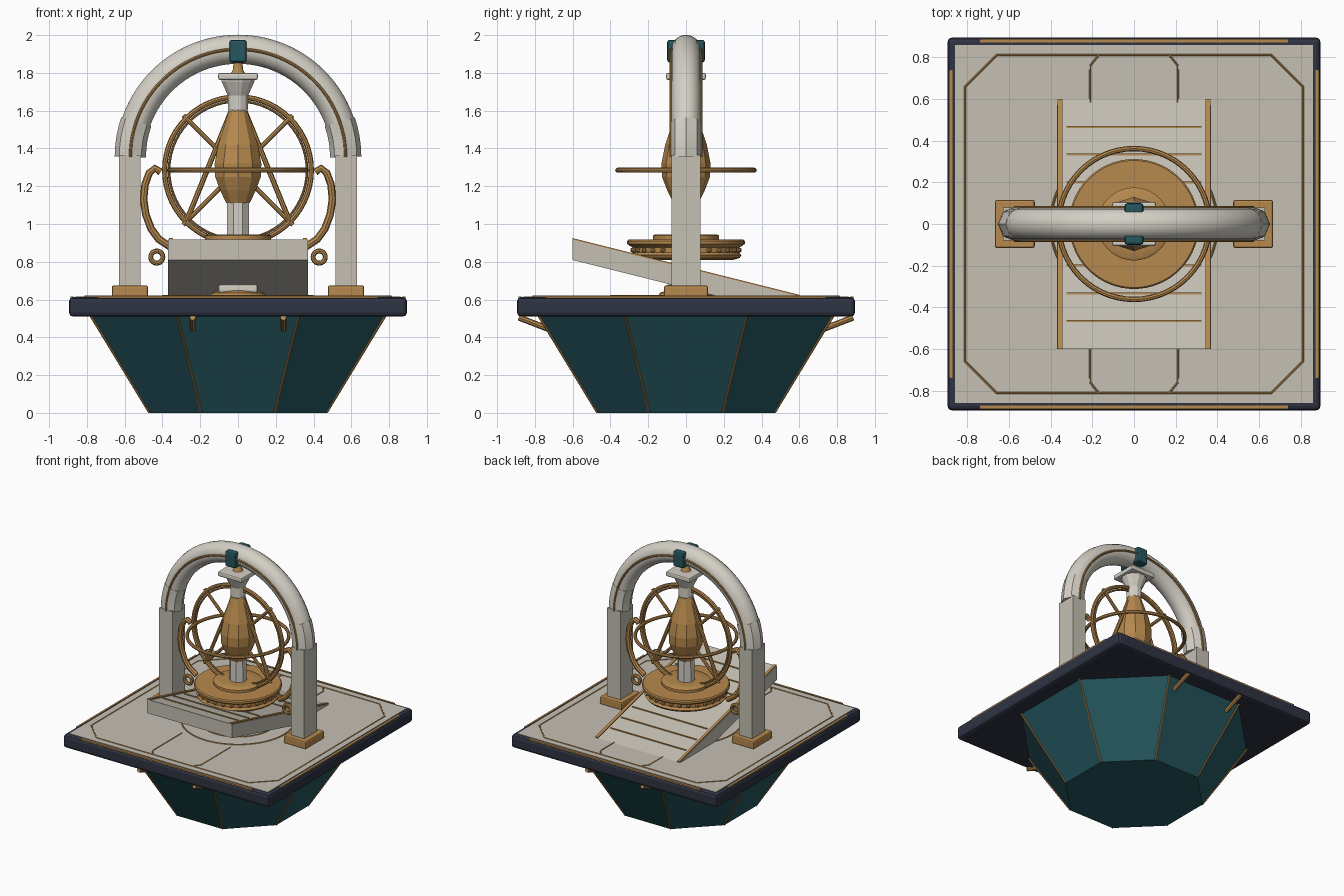
import bpy, bmesh, math
from math import sin, cos, pi, radians

if "Cube" in bpy.data.objects:
    bpy.data.objects.remove(bpy.data.objects["Cube"])


def material(name, rgb):
    m = bpy.data.materials.new(name)
    m.diffuse_color = (*rgb, 1)
    m.use_nodes = True
    m.node_tree.nodes["Principled BSDF"].inputs["Base Color"].default_value = m.diffuse_color
    return m


STONE = material("warm stone", (0.56, 0.53, 0.455))
IVORY = material("pale ivory", (0.66, 0.63, 0.56))
GOLD = material("aged gold", (0.47, 0.25, 0.075))
TEAL = material("deep teal", (0.018, 0.095, 0.115))
NAVY = material("dark navy", (0.028, 0.033, 0.055))


def finish(ob, mat, smooth=False):
    ob.data.materials.clear()
    ob.data.materials.append(mat)
    if smooth:
        bpy.ops.object.select_all(action='DESELECT')
        ob.select_set(True)
        bpy.context.view_layer.objects.active = ob
        bpy.ops.object.shade_smooth_by_angle(angle=radians(40))
    return ob


def from_bmesh(name, bm, mat, smooth=False):
    bmesh.ops.recalc_face_normals(bm, faces=bm.faces)
    me = bpy.data.meshes.new(name)
    bm.to_mesh(me)
    bm.free()
    ob = bpy.data.objects.new(name, me)
    bpy.context.collection.objects.link(ob)
    return finish(ob, mat, smooth)


def box(name, lo, hi, mat, bevel=0.0):
    bm = bmesh.new()
    bmesh.ops.create_cube(bm, size=1)
    for v in bm.verts:
        v.co = [lo[i] + (v.co[i] + 0.5) * (hi[i] - lo[i]) for i in range(3)]
    if bevel:
        bmesh.ops.bevel(bm, geom=bm.edges[:], offset=bevel, segments=2,
                        profile=0.5, affect='EDGES')
    return from_bmesh(name, bm, mat)


def lathe(name, profile, segs, mat, smooth=False):
    """Closed solid of revolution about z from (radius, z) points."""
    bm = bmesh.new()
    rings = []
    for r, z in profile:
        rings.append([bm.verts.new((r * cos(a), r * sin(a), z))
                      for a in [2 * pi * (i + 0.5) / segs for i in range(segs)]])
    for a, b in zip(rings, rings[1:]):
        for i in range(segs):
            j = (i + 1) % segs
            bm.faces.new((a[i], a[j], b[j], b[i]))
    bm.faces.new(rings[0][::-1])
    bm.faces.new(rings[-1])
    return from_bmesh(name, bm, mat, smooth)


def tube(name, pts, r, mat, cyclic=False, res=2, smooth=True):
    cu = bpy.data.curves.new(name, 'CURVE')
    cu.dimensions = '3D'
    cu.bevel_depth = r
    cu.bevel_resolution = res
    cu.use_fill_caps = not cyclic
    sp = cu.splines.new('POLY')
    sp.points.add(len(pts) - 1)
    for p, co in zip(sp.points, pts):
        p.co = (*co, 1)
    sp.use_cyclic_u = cyclic
    ob = bpy.data.objects.new(name, cu)
    bpy.context.collection.objects.link(ob)
    bpy.ops.object.select_all(action='DESELECT')
    ob.select_set(True)
    bpy.context.view_layer.objects.active = ob
    bpy.ops.object.convert(target='MESH')
    return finish(bpy.context.view_layer.objects.active, mat, smooth)


def arc(c, r, a0, a1, n, plane='xz'):
    out = []
    for i in range(n + 1):
        a = radians(a0 + (a1 - a0) * i / n)
        u, v = r * cos(a), r * sin(a)
        out.append((c[0] + u, c[1], c[2] + v) if plane == 'xz' else (c[0] + u, c[1] + v, c[2]))
    return out


def ring(name, c, r, t, mat, plane='xz'):
    return tube(name, arc(c, r, 0, 360, 56, plane)[:-1], t, mat, True)


# Inverted octagonal base with gold ribs
K = 1 / cos(pi / 8)
lathe("octagonal_base", [(0.47 * K, 0), (0.78 * K, 0.52)], 8, TEAL)
for i in range(8):
    a = pi / 4 * (i + 0.5)
    tube("base_rib", [(0.47 * K * cos(a), 0.47 * K * sin(a), 0.004),
                      (0.78 * K * cos(a), 0.78 * K * sin(a), 0.515)], 0.007, GOLD)

# Square deck: dark rim, stone top
box("deck_rim", (-0.895, -0.895, 0.51), (0.895, 0.895, 0.613), NAVY, 0.022)
box("deck_top", (-0.86, -0.86, 0.58), (0.86, 0.86, 0.617), STONE)
for s in (-1, 1):
    y0, y1 = sorted((s * 0.872, s * 0.887))
    box("rim_strip", (-0.74, y0, 0.6), (0.74, y1, 0.617), GOLD)
    box("rim_strip", (y0, -0.74, 0.6), (y1, 0.74, 0.617), GOLD)
    for x in (-0.24, 0.24):
        tube("deck_bracket", [(x, s * 0.73, 0.445), (x, s * 0.885, 0.505)], 0.016, GOLD)

# Inlaid lines on the deck
Z = 0.617
tube("deck_border_inlay", [(-0.81, -0.66, Z), (-0.66, -0.81, Z), (0.66, -0.81, Z), (0.81, -0.66, Z),
                           (0.81, 0.66, Z), (0.66, 0.81, Z), (-0.66, 0.81, Z), (-0.81, 0.66, Z)],
     0.005, GOLD, True, 1)
for s in (-1, 1):
    for x in (-1, 1):
        tube("path_inlay", [(x * 0.17, s * 0.81, Z), (x * 0.21, s * 0.76, Z), (x * 0.21, s * 0.4, Z)],
             0.005, GOLD, False, 1)
ring("deck_circle_inlay", (0, 0, Z), 0.40, 0.006, GOLD, 'xy')
ring("deck_circle_inlay_inner", (0, 0, Z), 0.27, 0.006, GOLD, 'xy')

# Sloping ramp (sheared slab) with rails and tread lines
ramp_z = lambda y: 0.767 - 0.25 * y
ramp = box("ramp", (-0.37, -0.6, -0.108), (0.37, 0.6, 0), STONE)
for v in ramp.data.vertices:
    v.co.z += ramp_z(v.co.y)
for s in (-1, 1):
    rail = box("ramp_rail", (s * 0.355 - 0.011, -0.6, -0.01), (s * 0.355 + 0.011, 0.6, 0.008), GOLD)
    for v in rail.data.vertices:
        v.co.z += ramp_z(v.co.y)
for y in (-0.465, -0.333, -0.2, 0.2, 0.333, 0.465):
    box("tread_line", (-0.325, y - 0.005, ramp_z(y) - 0.008), (0.325, y + 0.005, ramp_z(y) + 0.006), GOLD)

# Round gold dais with studs
lathe("dais", [(0.25, 0.81), (0.285, 0.82), (0.295, 0.835), (0.28, 0.85), (0.28, 0.875), (0.30, 0.885),
               (0.312, 0.895), (0.312, 0.91), (0.305, 0.918), (0.175, 0.918), (0.175, 0.938),
               (0.165, 0.945), (0.1, 0.945)], 48, GOLD, True)
for i in range(28):
    a = 2 * pi * i / 28
    bm = bmesh.new()
    bmesh.ops.create_icosphere(bm, subdivisions=1, radius=0.016)
    bmesh.ops.translate(bm, verts=bm.verts, vec=(0.281 * cos(a), 0.281 * sin(a), 0.862))
    from_bmesh("dais_stud", bm, GOLD)

# Central column, faceted spindle and capital
lathe("column_foot", [(0.15, 0.615), (0.14, 0.635), (0.10, 0.65), (0.08, 0.655)], 32, GOLD, True)
box("column_base", (-0.105, -0.105, 0.635), (0.105, 0.105, 0.68), IVORY, 0.012)
lathe("column_shaft", [(0.066, 0.67), (0.062, 1.16)], 8, IVORY)
lathe("spindle", [(0.065, 1.11), (0.10, 1.18), (0.127, 1.25), (0.13, 1.32), (0.11, 1.42),
                  (0.07, 1.54), (0.042, 1.63)], 10, GOLD)
lathe("capital_neck", [(0.045, 1.58), (0.055, 1.61), (0.055, 1.68), (0.065, 1.70), (0.09, 1.755),
                       (0.09, 1.77)], 12, IVORY)
box("capital_slab", (-0.105, -0.105, 1.763), (0.105, 0.105, 1.8), IVORY, 0.01)
lathe("finial", [(0.04, 1.795), (0.028, 1.815), (0.022, 1.87)], 16, GOLD, True)

# Armillary rings, spokes and struts
C = (0, 0, 1.285)
ring("vertical_ring", C, 0.388, 0.014, GOLD)
ring("vertical_ring_inner", C, 0.365, 0.007, GOLD)
ring("horizontal_ring", C, 0.362, 0.013, GOLD, 'xy')
for a in (45, 135, 225, 315):
    u, w = cos(radians(a)), sin(radians(a))
    tube("spoke", [(0.05 * u, 0, 1.285 + 0.05 * w), (0.41 * u, 0, 1.285 + 0.41 * w)], 0.012, GOLD)
for s in (-1, 1):
    tube("strut", [(s * 0.015, 0, 1.65), (s * 0.275, 0, 1.01)], 0.014, GOLD)

# Posts, feet, arch sleeves and side scrolls
AZ, AR = 1.355, 0.57
for s in (-1, 1):
    x = s * 0.572
    box("post_foot", (x - 0.096, -0.116, 0.612), (x + 0.096, 0.116, 0.675), GOLD, 0.01)
    box("post", (x - 0.057, -0.078, 0.66), (x + 0.057, 0.078, 1.365), STONE)
    tube("arch_sleeve", [(s * px, 0, pz) for px, _, pz in arc((0, 0, AZ), AR, 0, 19, 4)],
         0.083, IVORY, False, 2)
    tube("side_scroll", [(s * px, 0, pz) for px, pz in
                         ((0.41, 1.275), (0.44, 1.295), (0.47, 1.27), (0.492, 1.21), (0.50, 1.13),
                          (0.488, 1.05), (0.46, 0.975), (0.42, 0.92), (0.36, 0.88))], 0.02, GOLD)
    ring("scroll_eye", (s * 0.43, 0, 0.825), 0.032, 0.013, GOLD)

# Arch with gold line and teal keystone
tube("arch", arc((0, 0, AZ), AR, 14, 166, 48), 0.077, IVORY, False, 6)
for s in (-1, 1):
    tube("arch_line", arc((0, s * 0.079, AZ), AR, 0, 180, 48), 0.008, GOLD)
box("keystone", (-0.046, -0.1, 1.855), (0.046, 0.1, 1.975), TEAL, 0.014)
